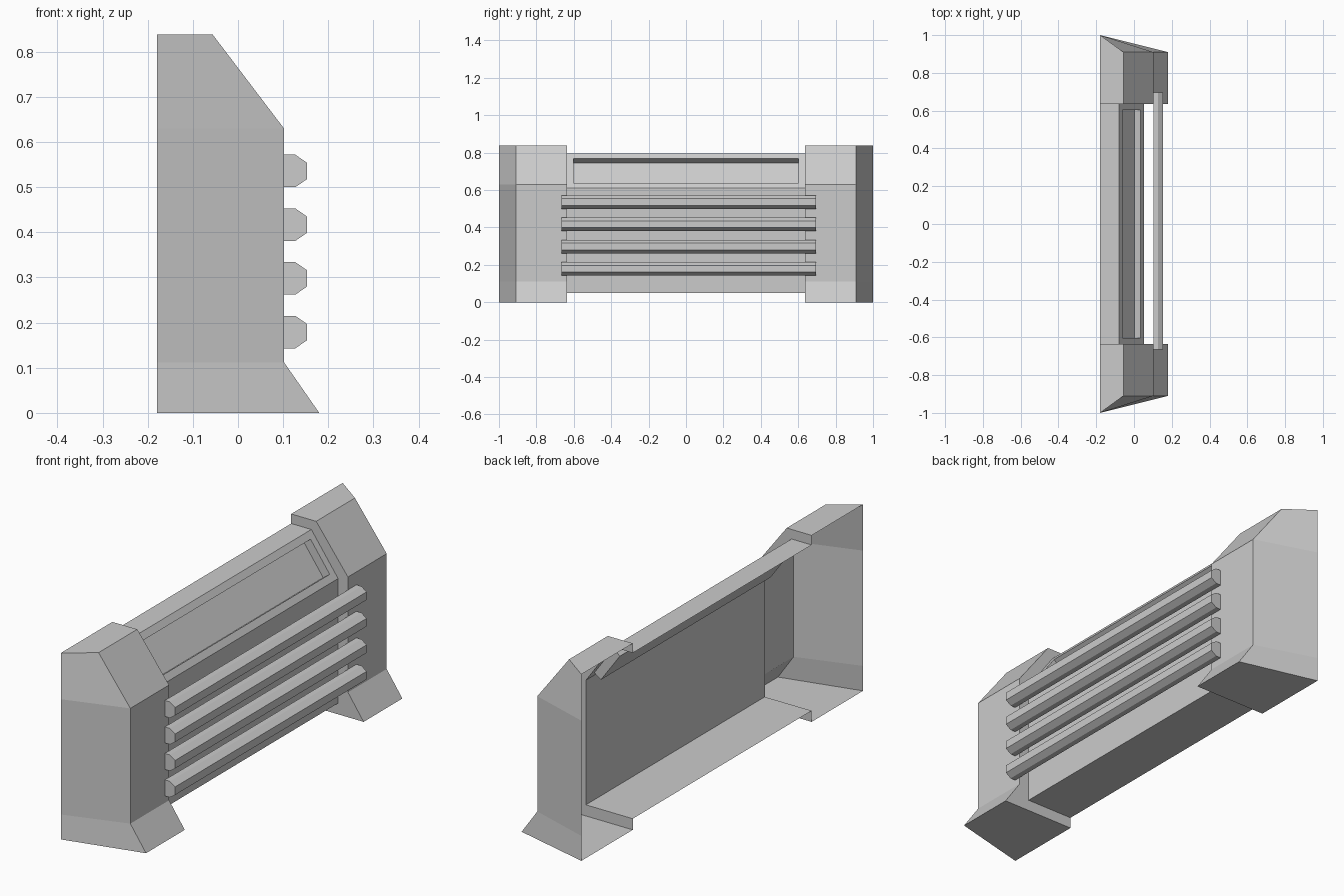
import bpy, bmesh
from mathutils import Vector

if "Cube" in bpy.data.objects:
    bpy.data.objects.remove(bpy.data.objects["Cube"])

BACK, INNER, FRONT_Y, OUTER = -0.18, 0.635, 0.91, 1.0

# Side profiles as (x, z), running from the back bottom to the back top
POST = [(BACK, 0), (0.18, 0), (0.102, 0.112), (0.102, 0.63), (-0.056, 0.838), (BACK, 0.838)]
PANEL = [(BACK, 0.05), (0.053, 0.05), (0.053, 0.61), (-0.08, 0.795), (BACK, 0.795)]


def ring(bm, profile, y):
    return [bm.verts.new((x, y, z)) for x, z in profile]


def strip(bm, a, b):
    return [bm.faces.new((a[i], a[i + 1], b[i + 1], b[i])) for i in range(len(a) - 1)]


def finish(bm, name):
    mesh = bpy.data.meshes.new(name)
    bm.to_mesh(mesh)
    bm.free()
    obj = bpy.data.objects.new(name, mesh)
    bpy.context.collection.objects.link(obj)
    return obj


# End posts: open-backed shells with a tapered outer side and a step to the panel
def end_post(name, side):
    bm = bmesh.new()
    inner = ring(bm, POST, side * INNER)
    outer = ring(bm, POST, side * FRONT_Y)
    outer[0].co.y = outer[-1].co.y = side * OUTER
    strip(bm, inner, outer)
    back = [outer[0]] + ring(bm, [(BACK, 0.112), (BACK, 0.63)], side * OUTER) + [outer[-1]]
    bm.faces.new((outer[0], outer[1], outer[2], back[1]))
    bm.faces.new((back[1], outer[2], outer[3], back[2]))
    bm.faces.new((back[2], outer[3], outer[4], back[3]))
    # step between the post and the recessed panel
    p = ring(bm, PANEL, side * INNER)
    a = inner
    for f in ((a[0], a[1], p[1], p[0]), (a[1], a[2], p[1]), (a[2], a[3], p[2], p[1]),
              (a[3], a[4], p[3], p[2]), (a[4], a[5], p[4], p[3])):
        bm.faces.new(f)
    bmesh.ops.recalc_face_normals(bm, faces=bm.faces)
    # an open shell: make sure the bottom faces down
    bm.faces.ensure_lookup_table()
    if bm.faces[0].normal.z > 0:
        bmesh.ops.reverse_faces(bm, faces=bm.faces)
    return finish(bm, name)


end_post("left_end_post", -1)
end_post("right_end_post", 1)

# Middle panel with a sunken tray in its sloping face
bm = bmesh.new()
faces = strip(bm, ring(bm, PANEL, -INNER), ring(bm, PANEL, INNER))
bm.normal_update()
if faces[0].normal.z > 0:
    bmesh.ops.reverse_faces(bm, faces=bm.faces)
bm.normal_update()
slope = faces[2]
bmesh.ops.inset_region(bm, faces=[slope], thickness=0.046, use_boundary=True)
normal = Vector((0.185, 0, 0.133)).normalized()
bmesh.ops.inset_individual(bm, faces=[slope], thickness=0.0)
bmesh.ops.translate(bm, verts=slope.verts[:], vec=normal * -0.04)
finish(bm, "middle_panel")

# Four chamfered bars across the front
for i in range(4):
    z = 0.179 + i * 0.119
    profile = [(0.102, z - 0.036), (0.127, z - 0.036), (0.153, z - 0.018),
               (0.153, z + 0.018), (0.127, z + 0.036), (0.102, z + 0.036)]
    bm = bmesh.new()
    a, b = ring(bm, profile, -0.665), ring(bm, profile, 0.695)
    strip(bm, a + a[:1], b + b[:1])
    bm.faces.new(a)
    bm.faces.new(b)
    bmesh.ops.recalc_face_normals(bm, faces=bm.faces)
    finish(bm, f"front_bar_{i + 1}")
